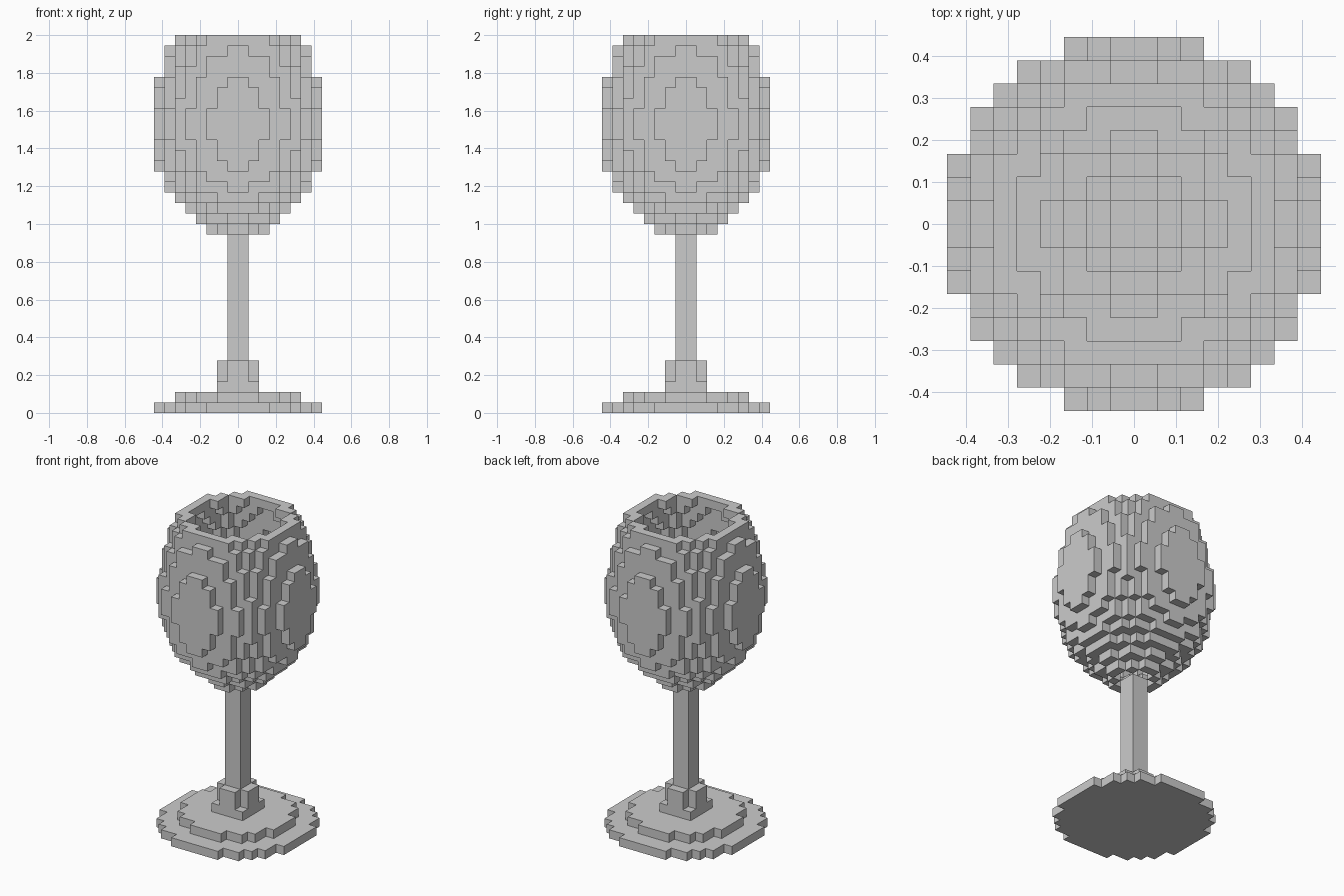
import bpy
import bmesh
import math
from mathutils import Vector

cube = bpy.data.objects.get("Cube")
if cube:
    bpy.data.objects.remove(cube, do_unlink=True)

LAYERS = 36
U = 2 / LAYERS  # edge of one block

grey = bpy.data.materials.new("plain_grey")
grey.use_nodes = True
grey.diffuse_color = (0.6, 0.6, 0.6, 1)
grey.node_tree.nodes["Principled BSDF"].inputs["Base Color"].default_value = (0.6, 0.6, 0.6, 1)


def ring(layer, outer, inner=0):
    """Blocks of one layer whose centres lie between two radii."""
    return {(i, j, layer) for i in range(-8, 8) for j in range(-8, 8)
            if inner < math.hypot(i + 0.5, j + 0.5) <= outer}


def stack(first, count, outer):
    return set().union(*(ring(k, outer) for k in range(first, first + count)))


# Goblet parts as sets of blocks
parts = {
    "base_disc": ring(0, 8),
    "base_step": ring(1, 6),
    "foot_slab": ring(2, 2.2),
    "foot_collar": stack(3, 2, 1.7),
    "stem": stack(5, 12, 1),
}

# Hollow bowl, one block thick, radius given from its bottom layer to the rim
lower = [2.6, 3.75, 4.8, 5.75, 6.6, 7.1]
belly = [7.58, 7.77, 7.87, 7.95]
upper = [7.33, 7.02, 6.62, 6.1]
radii = lower + belly + [8] + belly[::-1] + upper
parts["bowl"] = set().union(*(ring(17 + n, r, r - 1) for n, r in enumerate(radii)))

filled = set().union(*parts.values())


def build(name, cells):
    """Make the exposed block faces, then merge the flat areas."""
    bm = bmesh.new()
    verts = {}

    def corner(p):
        key = tuple(p)
        if key not in verts:
            verts[key] = bm.verts.new(Vector(p) * U)
        return verts[key]

    for cell in sorted(cells):
        for axis in range(3):
            for side in (0, 1):
                near = list(cell)
                near[axis] += 2 * side - 1
                if tuple(near) in filled:
                    continue
                loop = []
                for a, b in ((0, 0), (1, 0), (1, 1), (0, 1)):
                    p = list(cell)
                    p[axis] += side
                    p[(axis + 1) % 3] += a
                    p[(axis + 2) % 3] += b
                    loop.append(corner(p))
                bm.faces.new(loop if side else loop[::-1])
    bm.normal_update()
    bmesh.ops.dissolve_limit(bm, angle_limit=0.02, verts=bm.verts[:], edges=bm.edges[:])
    mesh = bpy.data.meshes.new(name)
    bm.to_mesh(mesh)
    bm.free()
    mesh.materials.append(grey)
    bpy.context.collection.objects.link(bpy.data.objects.new(name, mesh))


for part_name, part_cells in parts.items():
    build(part_name, part_cells)
